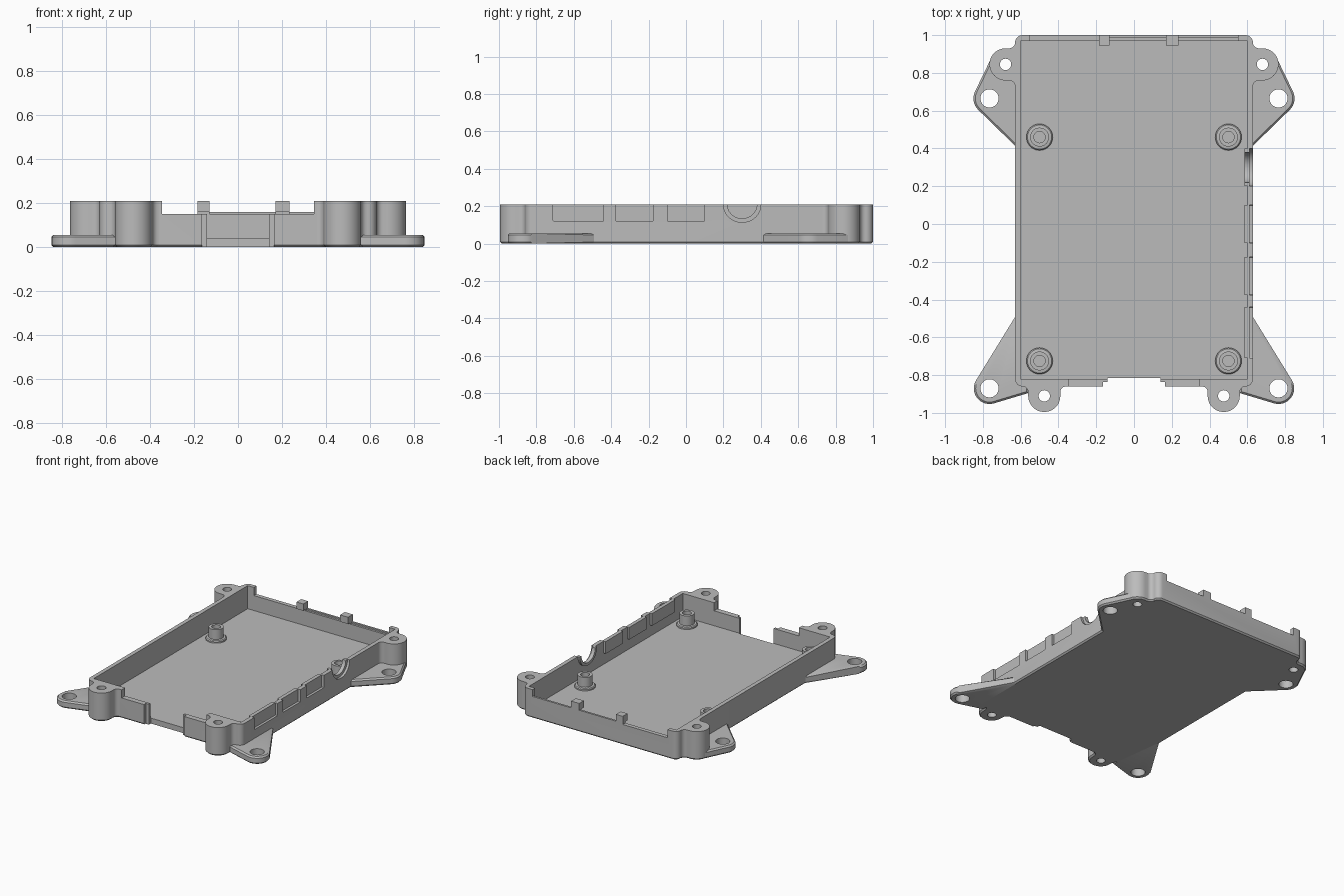
import bpy, bmesh
from math import sin, cos, pi, radians
from mathutils import Matrix, Vector
from mathutils.geometry import convex_hull_2d

if "Cube" in bpy.data.objects:
    bpy.data.objects.remove(bpy.data.objects["Cube"])

grey = bpy.data.materials.new("plain grey")
grey.use_nodes = True
colour = (0.5, 0.5, 0.5, 1)
grey.diffuse_color = colour
grey.node_tree.nodes["Principled BSDF"].inputs["Base Color"].default_value = colour

HEIGHT, FLOOR, FLANGE = 0.21, 0.04, 0.055
# Profiles are drawn in (y, z) and extruded along x with this turn
ALONG_X = Matrix(((0, 0, 1, 0), (1, 0, 0, 0), (0, 1, 0, 0), (0, 0, 0, 1)))


def arc(cx, cy, r, a0, a1, n=16):
    return [(cx + r * cos(radians(a0 + (a1 - a0) * i / n)),
             cy + r * sin(radians(a0 + (a1 - a0) * i / n))) for i in range(n + 1)]


def circle(cx, cy, r, n=40):
    return arc(cx, cy, r, 0, 360, n)[:-1]


def rect(x0, x1, y0, y1):
    return [(x0, y0), (x1, y0), (x1, y1), (x0, y1)]


def rounded_rect(x0, x1, y0, y1, r):
    return (arc(x1 - r, y1 - r, r, 0, 90, 6) + arc(x0 + r, y1 - r, r, 90, 180, 6)
            + arc(x0 + r, y0 + r, r, 180, 270, 6) + arc(x1 - r, y0 + r, r, 270, 360, 6))


def hull(points):
    return [points[i] for i in convex_hull_2d([Vector(p) for p in points])]


def make(name, bm):
    bmesh.ops.recalc_face_normals(bm, faces=bm.faces)
    mesh = bpy.data.meshes.new(name)
    bm.to_mesh(mesh)
    bm.free()
    mesh.materials.append(grey)
    ob = bpy.data.objects.new(name, mesh)
    bpy.context.collection.objects.link(ob)
    return ob


def prism(name, pts, z0, z1, bevel_at=(), turn=None):
    bm = bmesh.new()
    face = bm.faces.new([bm.verts.new((x, y, z0)) for x, y in pts])
    out = bmesh.ops.extrude_face_region(bm, geom=[face])
    for v in out["geom"]:
        if isinstance(v, bmesh.types.BMVert):
            v.co.z = z1
    edges = [e for e in bm.edges
             if any(all(abs(v.co.z - z) < 1e-5 for v in e.verts) for z in bevel_at)]
    if edges:
        bmesh.ops.bevel(bm, geom=edges, offset=0.01, segments=1, affect='EDGES')
    if turn:
        bm.transform(turn)
    return make(name, bm)


def activate(ob):
    bpy.ops.object.select_all(action='DESELECT')
    ob.select_set(True)
    bpy.context.view_layer.objects.active = ob


def cut(ob, cutters):
    activate(ob)
    for c in cutters:
        mod = ob.modifiers.new("cut", 'BOOLEAN')
        mod.operation, mod.solver, mod.object = 'DIFFERENCE', 'EXACT', c
        bpy.ops.object.modifier_apply(modifier=mod.name)
        bpy.data.objects.remove(c)


def smooth(ob):
    activate(ob)
    bpy.ops.object.shade_smooth_by_angle(angle=radians(35))


def cutter(pts, z0, z1, turn=None):
    ob = prism("cutter", pts, z0, z1, turn=turn)
    ob.hide_render = True
    return ob


def cavity():
    return cutter(rect(-0.6, 0.6, -0.82, 0.97), FLOOR, 0.4)


def port_profile(y, half, bottom, r, top):
    return (arc(y - half + r, bottom + r, r, 180, 270, 10)
            + arc(y + half - r, bottom + r, r, 270, 360, 10)
            + [(y + half, top), (y - half, top)])


# Tray with a hollow, a low back wall and a stepped front opening
tray = prism("tray", rounded_rect(-0.63, 0.63, -0.86, 1.0, 0.04), 0, HEIGHT, bevel_at=(0,))
cut(tray, [
    cavity(),
    cutter(rect(-0.345, 0.345, -0.95, -0.78), 0.15, 0.4),
    cutter(rect(-0.55, 0.55, 0.9, 1.1), 0.15, 0.4),
    cutter(rect(-0.14, 0.14, -0.95, -0.815), -0.1, 0.4),
    cutter(rect(-0.165, 0.165, -0.95, -0.837), -0.1, 0.4),
])

# Ports in the side wall: an outer recess, a through slot and an inner frame
ports = [  # centre y, half width, corner radius of recess and slot, bottom
    ("long_port", -0.575, 0.135, 0.004, 0.03, 0.12),
    ("middle_port", -0.275, 0.1, 0.004, 0.03, 0.12),
    ("short_port", 0.0, 0.1, 0.004, 0.03, 0.12),
    ("round_port", 0.3, 0.1, 0.095, 0.078, 0.115),
]
for name, y, half, r_out, r_in, low in ports:
    recess = port_profile(y, half, low, r_out, 0.4)
    slot = port_profile(y, half - 0.02, low + 0.02, r_in, 0.4)
    cut(tray, [cutter(recess, 0.612, 0.7, ALONG_X), cutter(slot, 0.5, 0.7, ALONG_X)])
    frame = prism(name + "_frame", port_profile(y, half, low, r_out, HEIGHT),
                  0.585, 0.605, turn=ALONG_X)
    cut(frame, [cutter(slot, 0.5, 0.7, ALONG_X)])
    smooth(frame)
smooth(tray)

# Thin lip and two catch posts on the back wall
prism("back_lip", rect(-0.13, 0.55, 0.985, 1.0), 0.14, 0.16)
for name, x0, x1 in (("right_catch", -0.185, -0.13), ("left_catch", 0.17, 0.235)):
    prism(name, rect(x0, x1, 0.97, 1.0), 0.14, HEIGHT)
    prism(name + "_hook", rect(x0, x1, 0.945, 0.975), 0.16, HEIGHT)


def screw_boss(name, cx, cy, angle):
    """Round boss that flares into the wall; +x is outward before turning."""
    r, wall, flare = 0.085, -0.05, 0.03
    pts = arc(0, 0, r, -90, 90, 24)
    pts += arc(wall + flare, r + flare, flare, 270, 180, 6)
    pts += [(wall - 0.02, r + flare), (wall - 0.02, -r - flare)]
    pts += arc(wall + flare, -r - flare, flare, 180, 90, 6)
    place = Matrix.Translation((cx, cy, 0)) @ Matrix.Rotation(angle, 4, 'Z')
    ob = prism(name, pts, 0, HEIGHT, bevel_at=(0,), turn=place)
    cut(ob, [cutter(circle(cx, cy, 0.03), -0.1, 0.4)])
    smooth(ob)


def flange(name, pts, holes):
    ob = prism(name, hull(pts), 0, FLANGE, bevel_at=(0, FLANGE))
    cut(ob, [cavity()] + [cutter(circle(*h), -0.1, 0.4) for h in holes])
    smooth(ob)


def standoff(name, cx, cy):
    profile = [(0.07, 0.035), (0.07, 0.05), (0.064, 0.056), (0.05, 0.058),
               (0.05, 0.13), (0.03, 0.13), (0.03, 0.045), (0, 0.045)]
    bm = bmesh.new()
    verts = [bm.verts.new((r, 0, z)) for r, z in profile]
    edges = [bm.edges.new(pair) for pair in zip(verts, verts[1:])]
    bmesh.ops.spin(bm, geom=verts + edges, cent=(0, 0, 0), axis=(0, 0, 1),
                   angle=2 * pi, steps=40)
    bmesh.ops.remove_doubles(bm, verts=bm.verts, dist=1e-4)
    bm.transform(Matrix.Translation((cx, cy, 0)))
    smooth(make(name, bm))


# Bosses, mounting flanges and board standoffs on both sides
for side, s in (("left", 1), ("right", -1)):
    screw_boss(f"back_{side}_boss", s * 0.68, 0.845, 0 if s > 0 else pi)
    screw_boss(f"front_{side}_boss", s * 0.475, -0.91, -pi / 2)
    flange(f"back_{side}_flange",
           circle(s * 0.765, 0.665, 0.085) + circle(s * 0.68, 0.845, 0.083)
           + [(s * 0.61, 0.395), (s * 0.61, 0.9)],
           [(s * 0.765, 0.665, 0.048), (s * 0.68, 0.845, 0.03)])
    flange(f"front_{side}_flange",
           circle(s * 0.765, -0.87, 0.083)
           + [(s * 0.61, -0.46), (s * 0.56, -0.84), (s * 0.56, -0.895)],
           [(s * 0.765, -0.87, 0.048)])
    standoff(f"back_{side}_standoff", s * 0.5, 0.46)
    standoff(f"front_{side}_standoff", s * 0.5, -0.725)
